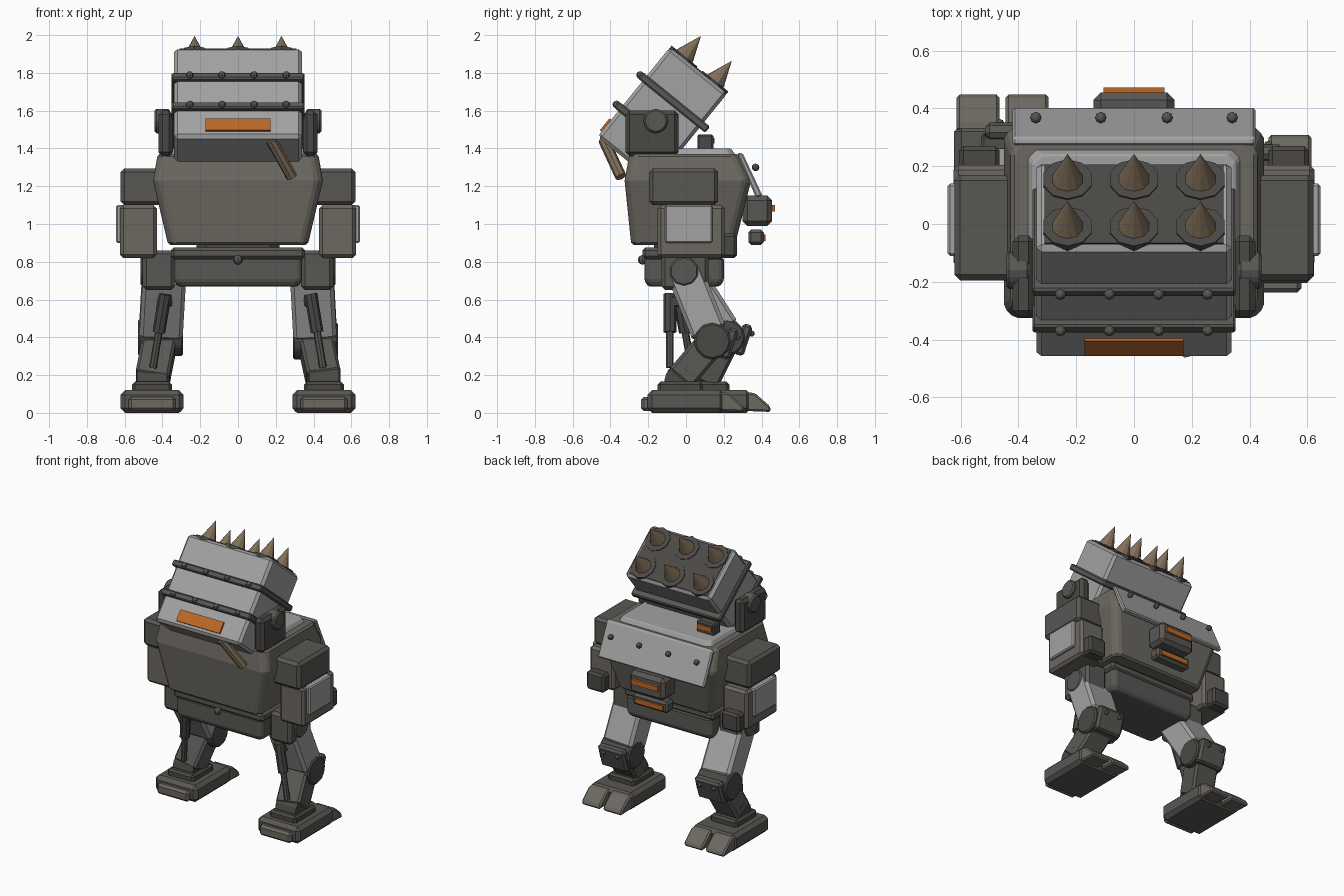
import bpy, bmesh
from math import radians
from mathutils import Matrix, Vector

if "Cube" in bpy.data.objects:
    bpy.data.objects.remove(bpy.data.objects["Cube"])

COL = {"light": (.36, .36, .36, 1), "hull": (.15, .14, .12, 1), "dark": (.07, .066, .06, 1),
       "mid": (.1, .096, .088, 1), "orange": (.5, .14, .02, 1), "tan": (.22, .16, .1, 1)}
MATS = {}
for k, c in COL.items():
    MATS[k] = bpy.data.materials.new(k)
    MATS[k].diffuse_color = c


def finish(name, bm, mat, M=None, bevel=0):
    if M is not None:
        bm.transform(M)
    bmesh.ops.recalc_face_normals(bm, faces=bm.faces)
    me = bpy.data.meshes.new(name)
    bm.to_mesh(me)
    bm.free()
    ob = bpy.data.objects.new(name, me)
    bpy.context.collection.objects.link(ob)
    me.materials.append(MATS[mat])
    if bevel:
        b = ob.modifiers.new("bevel", "BEVEL")
        b.width, b.segments, b.limit_method = bevel, 1, "ANGLE"
    return ob


def box(name, x, y, z, mat="hull", bevel=.015, M=None):
    """Box from (min, max) ranges, then moved by M."""
    bm = bmesh.new()
    bmesh.ops.create_cube(bm, size=1)
    for v in bm.verts:
        v.co = [r[0] if c < 0 else r[1] for c, r in zip(v.co, (x, y, z))]
    return finish(name, bm, mat, M, bevel)


def span(c, w):
    return (c - w / 2, c + w / 2)


def aim(p, q):
    """Frame at p whose z runs to q and whose x stays near world x."""
    z = (q - p).normalized()
    y = z.cross(Vector((1, 0, 0))).normalized()
    x = y.cross(z)
    M = Matrix((x, y, z)).transposed().to_4x4()
    M.translation = p
    return M


def rod(name, p, q, r, mat="dark", n=10, r2=None, bevel=0):
    p, q = Vector(p), Vector(q)
    L = (q - p).length
    bm = bmesh.new()
    bmesh.ops.create_cone(bm, cap_ends=True, segments=n, radius1=r, radius2=r if r2 is None else r2,
                          depth=L, matrix=Matrix.Translation((0, 0, L / 2)))
    M = Matrix.Translation(p) @ (q - p).to_track_quat("Z", "Y").to_matrix().to_4x4()
    return finish(name, bm, mat, M, bevel)


def bolt(name, p, r=.02):
    bm = bmesh.new()
    bmesh.ops.create_uvsphere(bm, u_segments=8, v_segments=6, radius=r)
    return finish(name, bm, "mid", Matrix.Translation(p))


def prism(name, pts, x, mat, bevel=.01):
    """Side profile of (y, z) points pulled across the x range."""
    bm = bmesh.new()
    f = bm.faces.new([bm.verts.new((x[0], *p)) for p in pts])
    new = bmesh.ops.extrude_face_region(bm, geom=[f])["geom"]
    for v in new:
        if isinstance(v, bmesh.types.BMVert):
            v.co.x = x[1]
    return finish(name, bm, mat, None, bevel)


def loft(name, rings, cut, mat, bevel=.012):
    """Stack of corner-cut rectangles: (z, half width, y min, y max)."""
    bm = bmesh.new()
    prev = None
    for z, w, a, b in rings:
        c = [(w, a + cut), (w, b - cut), (w - cut, b), (cut - w, b),
             (-w, b - cut), (-w, a + cut), (cut - w, a), (w - cut, a)]
        ring = [bm.verts.new((*p, z)) for p in c]
        if prev:
            for i in range(8):
                bm.faces.new((prev[i], prev[i - 1], ring[i - 1], ring[i]))
        else:
            bm.faces.new(ring)
        prev = ring
    bm.faces.new(prev)
    return finish(name, bm, mat, None, bevel)


# torso, deck and pelvis
loft("torso", [(.89, .37, -.29, .26), (1.23, .45, -.325, .345), (1.37, .425, -.30, .28)], .035, "hull")
loft("deck_plate", [(1.365, .37, -.27, .26), (1.40, .35, -.25, .24)], .03, "light", .006)
loft("waist", [(.85, .22, -.17, .17), (.90, .22, -.17, .17)], .05, "dark", 0)
box("pelvis_beam", (-.355, .355), (-.23, .20), (.815, .875), "mid")
loft("pelvis", [(.67, .32, -.20, .18), (.70, .34, -.22, .20), (.82, .34, -.22, .20)], .02, "mid", .008)
bolt("pelvis_bolt", (0, -.23, .81), .025)

# sloped armour plate with bolts
prism("armour_plate", [(.27, 1.375), (.30, 1.375), (.405, 1.15), (.37, 1.14)], (-.42, .42), "light", .008)
for x in (-.34, -.115, .115, .34):
    bolt("armour_bolt", (x, .368, 1.30))

# sensor boxes with glowing slits
box("sensor_upper", (-.14, .14), (.30, .455), (.99, 1.15), "mid", .025)
box("sensor_upper_slit", (-.105, .105), (.44, .472), (1.065, 1.10), "orange", 0)
box("sensor_lower", (-.14, .14), (.33, .412), (.89, .97), "mid")
box("sensor_lower_slit", (-.11, .11), (.40, .422), (.91, .945), "orange", 0)
box("deck_lamp", (-.32, -.18), (.06, .145), (1.39, 1.475), "dark", .01)
box("deck_lamp_slit", (-.305, -.195), (.13, .152), (1.425, 1.455), "orange", 0)

# launcher, built in its own tilted frame: y along the tubes, z out of its upper side
T = Matrix.Translation((0, -.085, 1.936)) @ Matrix.Rotation(radians(51), 4, "X")
box("launcher_body", (-.338, .338), (-.61, 0), (-.39, 0), "light", .018, T)
box("launcher_face", (-.31, .31), (-.05, .006), (-.37, -.02), "dark", 0, T)
for y in (-.214, -.414):
    box("launcher_band", (-.352, .352), span(y, .042), (-.43, .028), "mid", .008, T)
    for x in (-.255, -.085, .085, .255):
        bolt("band_bolt", T @ Vector((x, y, .03)))
for x in (-.23, 0, .23):
    for z in (-.09, -.30):
        rod("tube_collar", T @ Vector((x, -.02, z)), T @ Vector((x, .012, z)), .088, "dark")
        rod("missile_tip", T @ Vector((x, .005, z)), T @ Vector((x, .15, z)), .058, "tan", 10, 0)
box("visor", (-.172, .172), (-.575, -.495), (-.02, .012), "orange", 0, T)
rod("exhaust_pipe", (.175, -.435, 1.445), (.285, -.345, 1.25), .03, "tan", 8)


def leg(s, side, step, knee_y, knee_z, piston):
    """One leg; step slides the foot along y."""
    n = side + "_"
    hip, knee = Vector((s * .39, -.01, .75)), Vector((s * .41, knee_y, knee_z))
    ankle = Vector((s * .455, step - .04, .17))
    box(n + "hip_block", span(s * .42, .17), (-.13, .12), (.65, .86), "mid", .02)
    rod(n + "hip_joint", (s * .30, -.01, .75), (s * .515, -.01, .75), .078, "mid", 10, bevel=.008)
    # thigh
    M, L = aim(hip, knee), (knee - hip).length
    box(n + "thigh", (-.115, .115), (-.095, .095), (.0, L - .04), "light", .02, M)
    # knee and bolted pad
    rod(n + "knee_joint", knee - Vector((.12, 0, 0)), knee + Vector((.12, 0, 0)), .098, "dark", 12, bevel=.01)
    K = Matrix.Translation(knee) @ Matrix.Rotation(radians(-18), 4, "X")
    box(n + "knee_pad", (-.105, .105), (.06, .115), (-.07, .10), "mid", .015, K)
    for x in (-.055, .055):
        bolt(n + "knee_bolt", K @ Vector((x, .12, .06)), .016)
    # shin and ankle
    M, L = aim(knee, ankle), (ankle - knee).length
    box(n + "shin", (-.09, .09), (-.078, .078), (0, L), "mid", .015, M)
    rod(n + "ankle_joint", ankle - Vector((.08, 0, 0)), ankle + Vector((.08, 0, 0)), .075, "dark", 12)
    box(n + "ankle_block", span(s * .455, .21), span(step - .03, .24), (.10, .165), "dark", .015)
    # rear piston
    a, b = Vector((s * .385, piston[0], .63)), Vector((s * .45, piston[1], .24))
    rod(n + "piston_sleeve", a, a.lerp(b, .52), .034, "dark", 8)
    rod(n + "piston_rod", a.lerp(b, .4), b, .02, "mid", 8)
    box(n + "piston_mount", span(s * .385, .07), sorted((piston[0], piston[0] + .1)), (.56, .62), "dark", .008)
    # foot with heel and two toes
    box(n + "foot", span(s * .455, .335), (step - .205, step + .205), (0, .12), "mid", .025)
    box(n + "heel", span(s * .455, .25), (step - .238, step - .15), (.01, .085), "hull", .015)
    for o in (-.085, .085):
        y = step + .18
        prism(n + "toe", [(y, .01), (y + .13, .005), (y + .125, .035), (y + .045, .105), (y, .11)],
              span(s * .455 + o, .148), "hull")


leg(1, "right", 0, .14, .38, (-.085, -.085))
leg(-1, "left", .14, .215, .40, (-.04, .03))

# mirrored side parts: shoulder pods and launcher brackets
for s, n in ((1, "right_"), (-1, "left_")):
    def side(part, x0, x1, y, z, mat, bev):
        box(n + part, sorted((s * x0, s * x1)), y, z, mat, bev)
    side("shoulder", .40, .622, (-.195, .17), (1.10, 1.295), "mid", .02)
    side("arm_pod", .43, .625, (-.15, .205), (.82, 1.10), "hull", .018)
    side("arm_plate", .60, .645, (-.11, .14), (.90, 1.10), "light", .008)
    side("arm_rear_box", .465, .605, (.18, .27), (.82, .95), "dark", .015)
    side("bracket", .345, .42, (-.32, -.04), (1.36, 1.60), "dark", .02)
    rod(n + "bracket_pivot", (s * .36, -.16, 1.545), (s * .442, -.16, 1.545), .065, "mid", 12, bevel=.01)

for m in bpy.data.materials:
    if m.users and not m.is_grease_pencil:
        m.use_nodes = True
        m.node_tree.nodes["Principled BSDF"].inputs["Base Color"].default_value = m.diffuse_color
